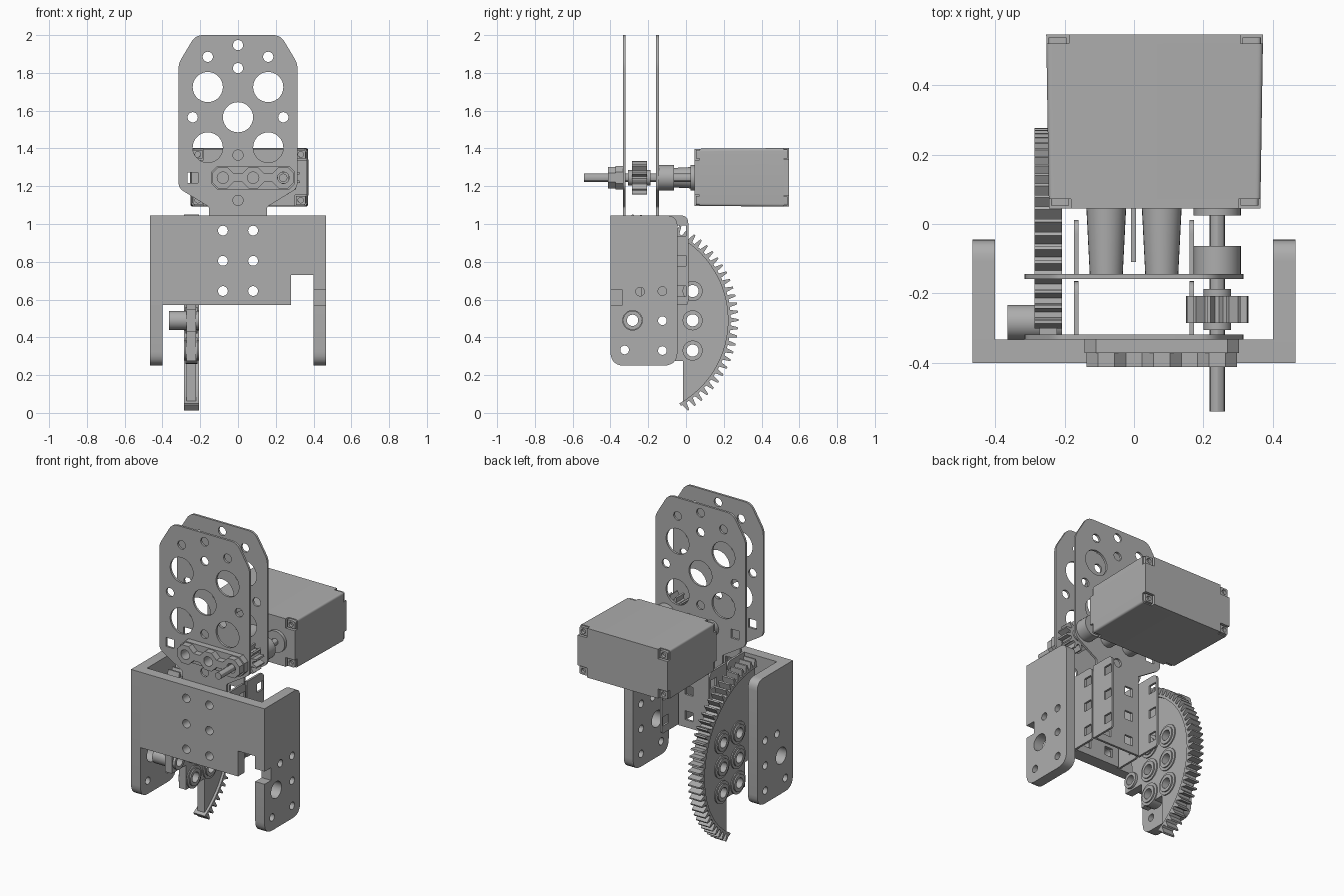
import bpy, bmesh
from math import cos, sin, pi, radians
from mathutils import Vector

if "Cube" in bpy.data.objects:
    bpy.data.objects.remove(bpy.data.objects["Cube"])

grey = bpy.data.materials.new("plain grey")
grey.use_nodes = True
colour = (0.42, 0.42, 0.42, 1)
grey.diffuse_color = colour
grey.node_tree.nodes["Principled BSDF"].inputs["Base Color"].default_value = colour


def finish(name, mesh):
    bm = bmesh.new()
    bm.from_mesh(mesh)
    bmesh.ops.remove_doubles(bm, verts=bm.verts, dist=1e-5)
    bmesh.ops.recalc_face_normals(bm, faces=bm.faces)
    bm.to_mesh(mesh)
    bm.free()
    mesh.materials.clear()
    mesh.materials.append(grey)
    mesh.shade_smooth()
    mesh.set_sharp_from_angle(angle=radians(30))
    obj = bpy.data.objects.new(name, mesh)
    bpy.context.collection.objects.link(obj)
    return obj


def sheet(name, loops, axis, a, b):
    """Extrude an outline with holes between a and b along the x or y axis."""
    curve = bpy.data.curves.new(name, 'CURVE')
    curve.dimensions = '2D'
    curve.fill_mode = 'BOTH'
    curve.extrude = abs(b - a) / 2
    for loop in loops:
        s = curve.splines.new('POLY')
        s.points.add(len(loop) - 1)
        for p, (u, v) in zip(s.points, loop):
            p.co = (u, v, 0, 1)
        s.use_cyclic_u = True
    tmp = bpy.data.objects.new(name + " curve", curve)
    mesh = bpy.data.meshes.new_from_object(tmp)
    bpy.data.objects.remove(tmp)
    mid = (a + b) / 2
    for v in mesh.vertices:
        u, w, t = v.co
        v.co = (u, mid + t, w) if axis == 'y' else (mid + t, u, w)
    return finish(name, mesh)


def circle(u, v, r, n=28):
    return [(u + r * cos(2 * pi * i / n), v + r * sin(2 * pi * i / n)) for i in range(n)]


def rect(u0, v0, u1, v1):
    return [(u0, v0), (u1, v0), (u1, v1), (u0, v1)]


def square(u, v, s=0.028):
    return rect(u - s, v - s, u + s, v + s)


def rounded(points):
    """Outline from (u, v, corner radius) points."""
    out = []
    for i, (u, v, r) in enumerate(points):
        p = Vector((u, v))
        if not r:
            out.append((u, v))
            continue
        p0 = p + (Vector(points[i - 1][:2]) - p).normalized() * r
        p1 = p + (Vector(points[(i + 1) % len(points)][:2]) - p).normalized() * r
        for k in range(7):
            t = k / 6
            q = p0 * (1 - t) ** 2 + p * (1.2 * t * (1 - t)) + p * (0.8 * t * (1 - t)) + p1 * t * t
            out.append(tuple(q))
    return out


def arc(u, v, r, a0, a1, n=40):
    angles = [radians(a0 + (a1 - a0) * i / n) for i in range(n + 1)]
    return [(u + r * cos(a), v + r * sin(a)) for a in angles]


def teeth(u, v, root, tip, a0, a1, count):
    out = []
    step = (a1 - a0) / count
    for i in range(count):
        for f, r in ((0, root), (0.22, root), (0.42, tip), (0.64, tip), (0.84, root)):
            a = radians(a0 + (i + f) * step)
            out.append((u + r * cos(a), v + r * sin(a)))
    return out


def rod(name, axis, u, v, r, a, b, hole=0, n=28):
    loops = [circle(u, v, r, n)] + ([circle(u, v, hole)] if hole else [])
    return sheet(name, loops, axis, a, b)


ROWS = (0.645, 0.805, 0.965)
HUB_Y, HUB_Z, AXLE_X, AXLE_Z = -0.283, 0.49, 0.24, 1.245

# U-shaped bracket: front wall with a corner notch, and two arms
wall = [(-0.465, 0.57), (0.28, 0.57), (0.28, 0.73), (0.4, 0.73), (0.4, 1.045), (-0.465, 1.045)]
sheet("bracket_front", [wall] + [circle(x, z, 0.026) for x in (-0.08, 0.08) for z in ROWS],
      'y', -0.4, -0.333)
arm_holes = [circle(HUB_Y, HUB_Z, 0.052)] + [circle(y, z, 0.023) for y, z in (
    (-0.243, 0.642), (-0.125, 0.645), (-0.125, 0.488), (-0.125, 0.33), (-0.325, 0.333))]
for side, name in ((-1, "bracket_right_arm"), (1, "bracket_left_arm")):
    outline = [(-0.4, 0.25, 0.075), (-0.045, 0.25, 0.075), (-0.045, 1.045, 0.06), (-0.4, 1.045, 0)]
    if side > 0:
        outline += [(-0.4, 0.65, 0), (-0.335, 0.65, 0), (-0.335, 0.57, 0), (-0.4, 0.57, 0)]
    sheet(name, [rounded(outline)] + arm_holes, 'x', side * 0.4, side * 0.465)

# Two perforated uprights, each with a narrow folded foot
half = [(0.153, 0.57, 0), (0.153, 1.09, 0.01), (0.315, 1.19, 0.03), (0.315, 1.85, 0.03),
        (0.225, 2.0, 0.04)]
upright = rounded(half + [(-x, z, r) for x, z, r in reversed(half)])
holes = [circle(0, z, 0.027) for z in (1.947, 1.825, 1.365, 1.125)] + [circle(0, 1.565, 0.08)]
for s in (-1, 1):
    holes += [circle(s * 0.16, 1.885, 0.027), circle(s * 0.24, 1.565, 0.027)]
    holes += [circle(s * 0.16, z, 0.08) for z in (1.725, 1.405)]
    holes += [square(s * 0.24, AXLE_Z)] + [square(s * 0.08, z) for z in ROWS]
for name, y, back in (("front_upright", -0.333, -0.165), ("rear_upright", -0.158, 0.012)):
    sheet(name, [upright] + holes, 'y', y, y + 0.014)
    for s in (-1, 1):
        flange = rounded([(y, 0.57, 0), (back, 0.57, 0.02), (back, 1.045, 0.04), (y, 1.045, 0)])
        sheet(name + "_flange", [flange] + [square(back - 0.04, z) for z in ROWS],
              'x', s * 0.16, s * 0.173)

# Toothed sector with recessed web, bosses and hub
X0, X1 = -0.287, -0.207
rim = teeth(HUB_Y, HUB_Z, 0.52, 0.56, -60.5, 92, 34) + arc(HUB_Y, HUB_Z, 0.505, 92, -60.5)
sheet("sector_rim", [rim], 'x', X0, X1)
bosses = [(y, z) for y in (-0.125, 0.035) for z in (0.33, HUB_Z, 0.645)]
web = arc(HUB_Y, HUB_Z, 0.51, 92, -60.5) + [
    (-0.016, 0.04), (-0.016, 0.275), (-0.2, 0.275), (-0.2, 0.43), (-0.34, 0.43),
    (-0.34, 0.55), (HUB_Y, 0.55)]
sheet("sector_web", [web] + [circle(y, z, 0.032) for y, z in bosses + [(HUB_Y, HUB_Z)]],
      'x', -0.272, -0.222)
for y, z in bosses:
    rod("sector_boss", 'x', y, z, 0.07, X0 + 0.008, X1 - 0.008, 0.05)
    rod("sector_boss_sleeve", 'x', y, z, 0.053, X0, X1, 0.032)
rod("sector_hub", 'x', HUB_Y, HUB_Z, 0.05, -0.365, X1, 0.03)

# Three-lobed bearing block in front of the uprights
strip = [(-0.143, 1.215), (-0.11, 1.182), (0.27, 1.182), (0.303, 1.215),
         (0.303, 1.275), (0.27, 1.308), (-0.11, 1.308), (-0.143, 1.275)]
centres = (-0.08, 0.08, 0.24)
bores = [circle(x, AXLE_Z, 0.03) for x in centres]
sheet("bearing_base", [strip] + bores, 'y', -0.372, -0.333)
for x in centres:
    lobe = arc(x, AXLE_Z, 0.062, 22.5, 337.5, 7)
    sheet("bearing_lobe", [lobe, circle(x, AXLE_Z, 0.03)], 'y', -0.412, -0.372)
for x in (0, 0.16):
    sheet("bearing_neck", [rect(x - 0.026, 1.222, x + 0.026, 1.268)], 'y', -0.412, -0.372)

# Axle with pinion and collars
rod("axle", 'y', AXLE_X, AXLE_Z, 0.022, -0.54, 0.06, n=12)
sheet("pinion", [teeth(AXLE_X, AXLE_Z, 0.06, 0.091, 0, 360, 12)], 'y', -0.285, -0.207)
rod("pinion_collar", 'y', AXLE_X, AXLE_Z, 0.04, -0.306, -0.188)
rod("rear_collar", 'y', AXLE_X, AXLE_Z, 0.068, -0.145, -0.064, 0.022)
rod("motor_boss", 'y', AXLE_X, AXLE_Z, 0.068, 0.025, 0.06)

# Tapered mounting pegs and locating tab
for x in (-0.08, 0.08):
    peg = rod("motor_peg", 'y', x, AXLE_Z, 0.058, -0.145, 0.06, 0.03)
    for v in peg.data.vertices:
        if v.co.y < 0 and (v.co.x - x) ** 2 + (v.co.z - AXLE_Z) ** 2 > 0.002:
            v.co.x = x + (v.co.x - x) * 0.82
            v.co.z = AXLE_Z + (v.co.z - AXLE_Z) * 0.82
sheet("locating_tab", [rect(-0.009, 1.22, 0.006, 1.27)], 'y', -0.11, 0.06)

# Motor housing: full middle, end sections with cut corners, and screw tabs
L, R, B, T = -0.253, 0.372, 1.092, 1.402
W, H = 0.065, 0.06
end = [(L, B + H), (L + W, B + H), (L + W, B), (R - W, B), (R - W, B + H), (R, B + H),
       (R, T - H), (R - W, T - H), (R - W, T), (L + W, T), (L + W, T - H), (L, T - H)]
body = rounded([(L, B, 0.015), (R, B, 0.015), (R, T, 0.015), (L, T, 0.015)])
parts = [sheet("motor_body", [body], 'y', 0.072, 0.52)]
for y0, y1, step in ((0.045, 0.072, 0.008), (0.52, 0.546, -0.008)):
    parts.append(sheet("motor_end", [end], 'y', y0, y1))
    a, b = (y0 + step, y1) if step > 0 else (y0, y1 + step)
    for x, sx in ((L, 1), (R, -1)):
        for z, sz in ((B, 1), (T, -1)):
            tab = rounded([(x + sx * 0.006, z + sz * 0.006, 0.012), (x + sx * (W - 0.006), z + sz * 0.006, 0),
                           (x + sx * (W - 0.006), z + sz * (H - 0.006), 0), (x + sx * 0.006, z + sz * (H - 0.006), 0)])
            hole = circle(x + sx * 0.033, z + sz * 0.031, 0.015, 14)
            parts.append(sheet("motor_screw_tab", [tab, hole], 'y', a, b))
cx, cz = (L + R) / 2, (B + T) / 2
for part in parts:
    for v in part.data.vertices:
        k = 0.975 + 0.025 * (v.co.y - 0.045) / 0.5
        v.co.x = cx + (v.co.x - cx) * k
        v.co.z = cz + (v.co.z - cz) * k
